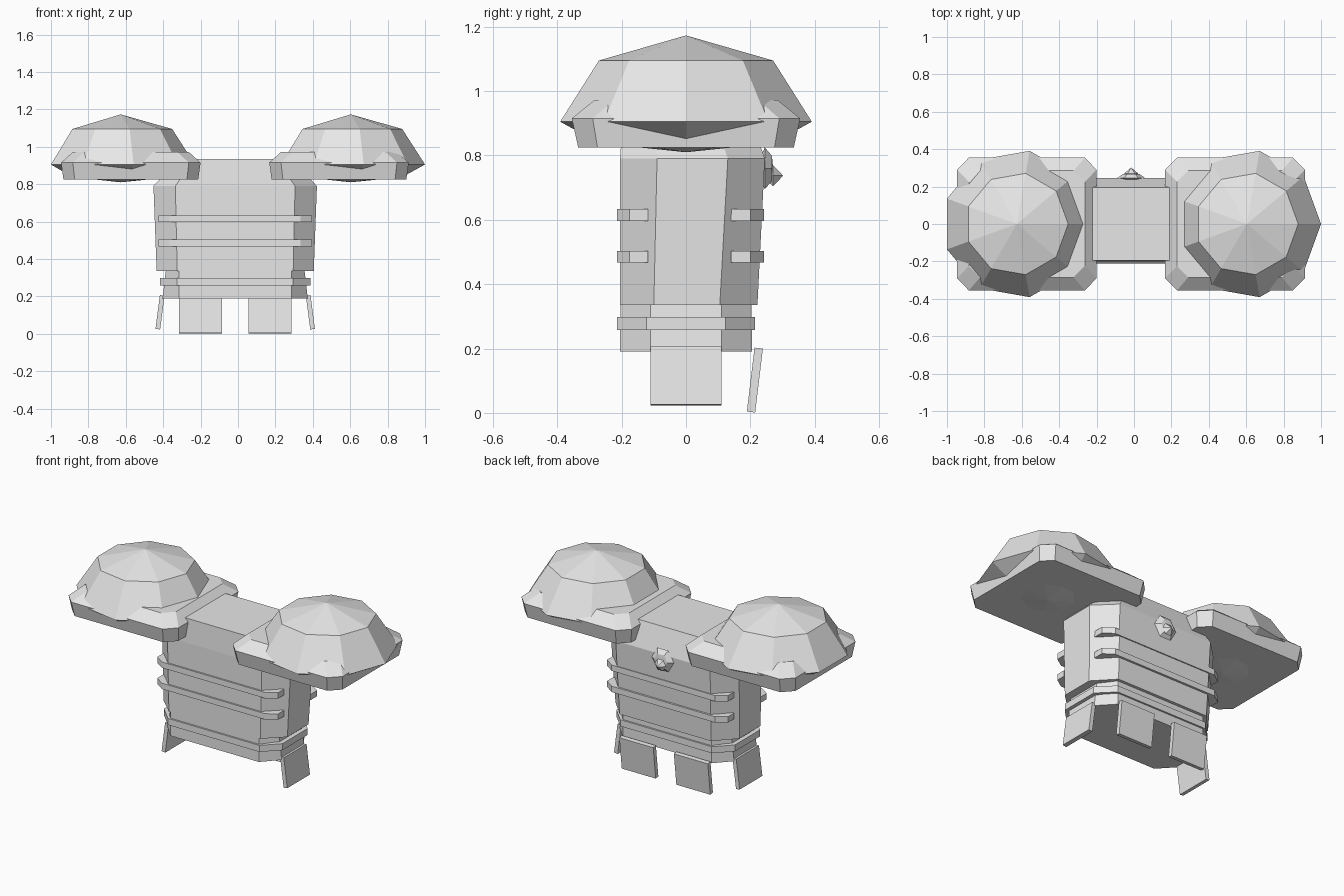
import bpy, bmesh, math
from mathutils import Matrix, Vector

old = bpy.data.objects.get("Cube")
if old:
    bpy.data.objects.remove(old, do_unlink=True)

grey = bpy.data.materials.new("light_grey")
grey.use_nodes = True
grey.diffuse_color = (0.8, 0.8, 0.8, 1)
grey.node_tree.nodes["Principled BSDF"].inputs["Base Color"].default_value = (0.8, 0.8, 0.8, 1)

MID = -0.015  # centre line of the body


def finish(name, bm, location):
    bmesh.ops.recalc_face_normals(bm, faces=bm.faces)
    mesh = bpy.data.meshes.new(name)
    bm.to_mesh(mesh)
    bm.free()
    mesh.materials.append(grey)
    obj = bpy.data.objects.new(name, mesh)
    obj.location = location
    bpy.context.collection.objects.link(obj)
    return obj


def loft(name, layers, location=(MID, 0, 0)):
    """Skin a stack of (z, outline) layers and cap both ends."""
    bm = bmesh.new()
    rings = [[bm.verts.new((x, y, z)) for x, y in outline] for z, outline in layers]
    n = len(rings[0])
    for low, high in zip(rings, rings[1:]):
        for i in range(n):
            j = (i + 1) % n
            bm.faces.new((low[i], low[j], high[j], high[i]))
    bm.faces.new(rings[0][::-1])
    bm.faces.new(rings[-1])
    return finish(name, bm, location)


def lathe(name, sides, profile, location, turn=None):
    """Faceted solid of revolution; the profile starts and ends on the axis."""
    bm = bmesh.new()
    verts = [bm.verts.new((r, 0, z)) for r, z in profile]
    edges = [bm.edges.new(pair) for pair in zip(verts, verts[1:])]
    bmesh.ops.spin(bm, geom=verts + edges, cent=(0, 0, 0), axis=(0, 0, 1),
                   angle=math.tau, steps=sides)
    bmesh.ops.remove_doubles(bm, verts=bm.verts, dist=0.0005)
    if turn:
        bmesh.ops.transform(bm, matrix=turn, verts=bm.verts)
    return finish(name, bm, location)


def cut_rect(hx, flat_x, front, back, side_front, side_back):
    """Rectangle with four cut corners."""
    right = [(flat_x, front), (hx, side_front), (hx, side_back), (flat_x, back)]
    return right + [(-x, y) for x, y in reversed(right)]


def flap(name, width, height, thick, location, axis, tilt):
    bm = bmesh.new()
    size = (thick, width, height) if axis == 'Y' else (width, thick, height)
    bmesh.ops.create_cube(bm, size=1)
    bmesh.ops.scale(bm, vec=size, verts=bm.verts)
    bmesh.ops.rotate(bm, matrix=Matrix.Rotation(tilt, 3, axis), verts=bm.verts)
    return finish(name, bm, location)


# Torso with sloping shoulders, waist and belt
loft("torso", [
    (0.335, cut_rect(0.42, 0.31, -0.205, 0.222, -0.1, 0.105)),
    (0.79, cut_rect(0.437, 0.32, -0.205, 0.245, -0.09, 0.13)),
    (0.935, cut_rect(0.3, 0.22, -0.195, 0.195, -0.08, 0.08)),
])
loft("waist", [
    (0.19, cut_rect(0.388, 0.3, -0.205, 0.205, -0.11, 0.11)),
    (0.345, cut_rect(0.37, 0.3, -0.204, 0.204, -0.11, 0.11)),
])
belt = cut_rect(0.402, 0.31, -0.215, 0.215, -0.122, 0.122)
loft("belt", [(0.258, belt), (0.298, belt)])

# Straps wrapping the front and the back
for label, z in (("upper", 0.615), ("lower", 0.485)):
    for side, end, bend, outer in (("front", -0.118, -0.175, -0.215), ("back", 0.14, 0.2, 0.242)):
        half = [(0.35, outer), (0.41, bend), (0.41, end)]
        outline = half + [(-x, y) for x, y in reversed(half)]
        loft(f"{label}_{side}_strap", [(z - 0.018, outline), (z + 0.018, outline)])

# Hanging flaps at the sides and the back
for side, s in (("left", 1), ("right", -1)):
    flap(f"{side}_hip_flap", 0.22, 0.182, 0.025, (MID + s * 0.402, 0, 0.115), 'Y', -s * 0.13)
    flap(f"{side}_back_flap", 0.23, 0.2, 0.026, (MID + s * 0.185, 0.214, 0.102), 'X', -0.12)

# Shoulder plates, each carrying a nine-sided dome
dome = [(0, 1.173), (0.275, 1.095), (0.397, 0.905), (0.275, 0.838), (0, 0.81)]
for side, plate_x, dome_x in (("left", 0.54, 0.603), ("right", -0.573, -0.627)):
    loft(f"{side}_shoulder_plate", [
        (0.825, cut_rect(0.36, 0.3, -0.335, 0.335, -0.275, 0.275)),
        (0.915, cut_rect(0.373, 0.31, -0.355, 0.355, -0.29, 0.29)),
        (0.972, cut_rect(0.31, 0.25, -0.285, 0.285, -0.225, 0.225)),
    ], (plate_x, 0, 0))
    lathe(f"{side}_shoulder_dome", 9, dome, (dome_x, 0, 0))

# Round boss and knob on the upper back
to_back = Matrix.Rotation(-math.pi / 2, 4, 'X')
lathe("back_boss", 6, [(0, -0.03), (0.075, 0), (0.045, 0.022), (0, 0.026)],
      (MID, 0.245, 0.76), to_back)
lathe("back_knob", 6, [(0, -0.032), (0.038, 0), (0, 0.032)], (MID, 0.27, 0.737), to_back)
